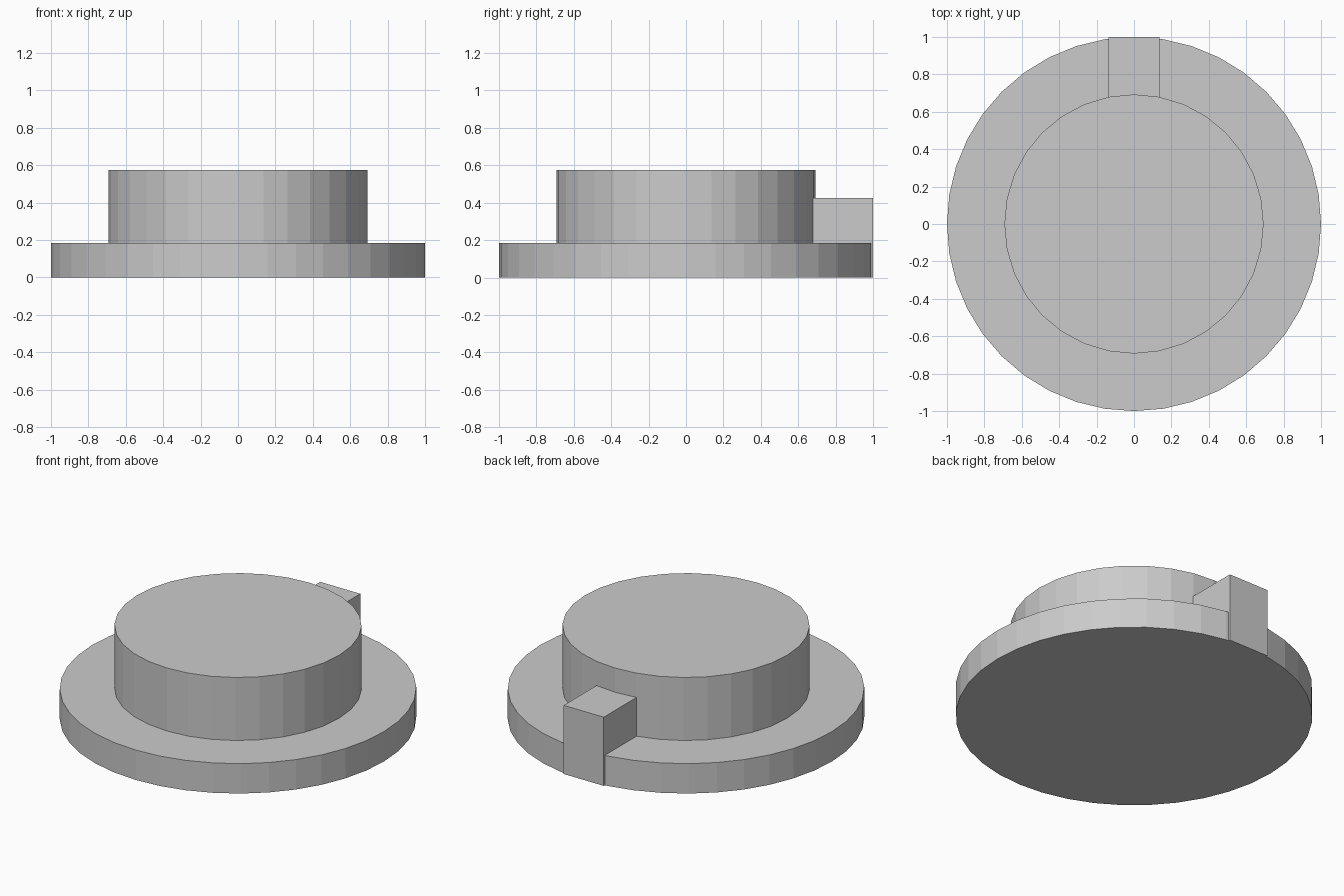
import bpy, bmesh, math
from mathutils import Matrix, Vector

cube = bpy.data.objects.get("Cube")
if cube:
    bpy.data.objects.remove(cube, do_unlink=True)

# One plain grey for the whole model
grey = bpy.data.materials.new("light_grey")
grey.use_nodes = True
colour = (0.6, 0.6, 0.6, 1)
grey.diffuse_color = colour
grey.node_tree.nodes["Principled BSDF"].inputs["Base Color"].default_value = colour


def add_part(name, bm):
    mesh = bpy.data.meshes.new(name)
    bm.to_mesh(mesh)
    bm.free()
    mesh.materials.append(grey)
    obj = bpy.data.objects.new(name, mesh)
    bpy.context.collection.objects.link(obj)
    return obj


def disc(name, radius, z0, z1, sides):
    bm = bmesh.new()
    bmesh.ops.create_cone(bm, cap_ends=True, segments=sides, radius1=radius,
                          radius2=radius, depth=z1 - z0,
                          matrix=Matrix.Translation((0, 0, (z0 + z1) / 2)))
    return add_part(name, bm)


def block(name, low, high):
    low, high = Vector(low), Vector(high)
    bm = bmesh.new()
    bmesh.ops.create_cube(bm, size=1, matrix=Matrix.Translation((low + high) / 2)
                          @ Matrix.Diagonal((*(high - low), 1)))
    return add_part(name, bm)


# Wide flange with a raised hub
body = disc("flange_and_hub", 1.0, 0, 0.185, 40)
hub = disc("hub_helper", 0.693, 0.1, 0.575, 32)
# Locating key at the back, from the hub out to the rim
key = block("key_helper", (-0.137, 0.5, 0), (0.137, 1.0, 0.425))

# Fuse the parts into one solid
for helper in (hub, key):
    mod = body.modifiers.new("fuse_" + helper.name, 'BOOLEAN')
    mod.operation = 'UNION'
    mod.solver = 'EXACT'
    mod.object = helper
bpy.context.view_layer.update()
fused = bpy.data.meshes.new_from_object(
    body.evaluated_get(bpy.context.evaluated_depsgraph_get()))
body.modifiers.clear()
body.data = fused
for helper in (hub, key):
    bpy.data.objects.remove(helper, do_unlink=True)
body.name = "flanged_plug"
